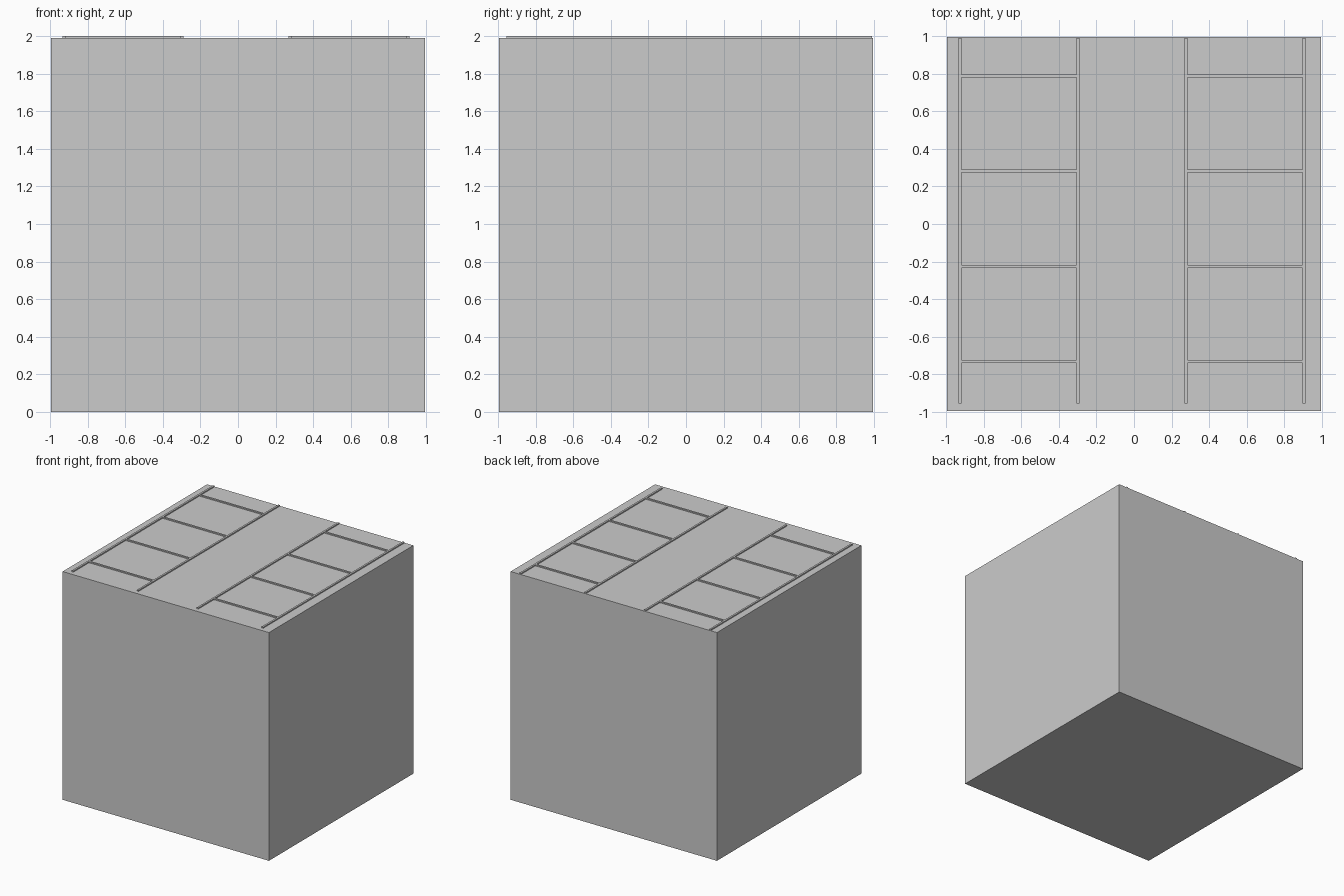
import bpy

if "Cube" in bpy.data.objects:
    bpy.data.objects.remove(bpy.data.objects["Cube"])

BODY = 1.99   # side of the big block
TOP = 2.0     # top of the raised markings


def box(name, x0, x1, y0, y1, z0, z1):
    bpy.ops.mesh.primitive_cube_add(
        size=1, location=((x0 + x1) / 2, (y0 + y1) / 2, (z0 + z1) / 2))
    ob = bpy.context.object
    ob.name = name
    ob.scale = (x1 - x0, y1 - y0, z1 - z0)
    bpy.ops.object.transform_apply(location=False, rotation=False, scale=True)
    return ob


# Main block
h = BODY / 2
box("ground_block", -h, h, -h, h, 0, BODY)

# Two ladder-shaped groups of raised strips on the top face
W = 0.016
for side, x0, x1 in (("left", -0.935, -0.29), ("right", 0.27, 0.912)):
    # Long strips running front to back
    box(side + "_outer_strip", x0, x0 + W, -0.955, 0.99, BODY, TOP)
    box(side + "_inner_strip", x1 - W, x1, -0.955, 0.99, BODY, TOP)
    # Cross strips between them
    for i in range(4):
        y = -0.733 + i * 0.507
        box(f"{side}_cross_strip_{i + 1}", x0 + W, x1 - W,
            y - W / 2, y + W / 2, BODY, TOP)
